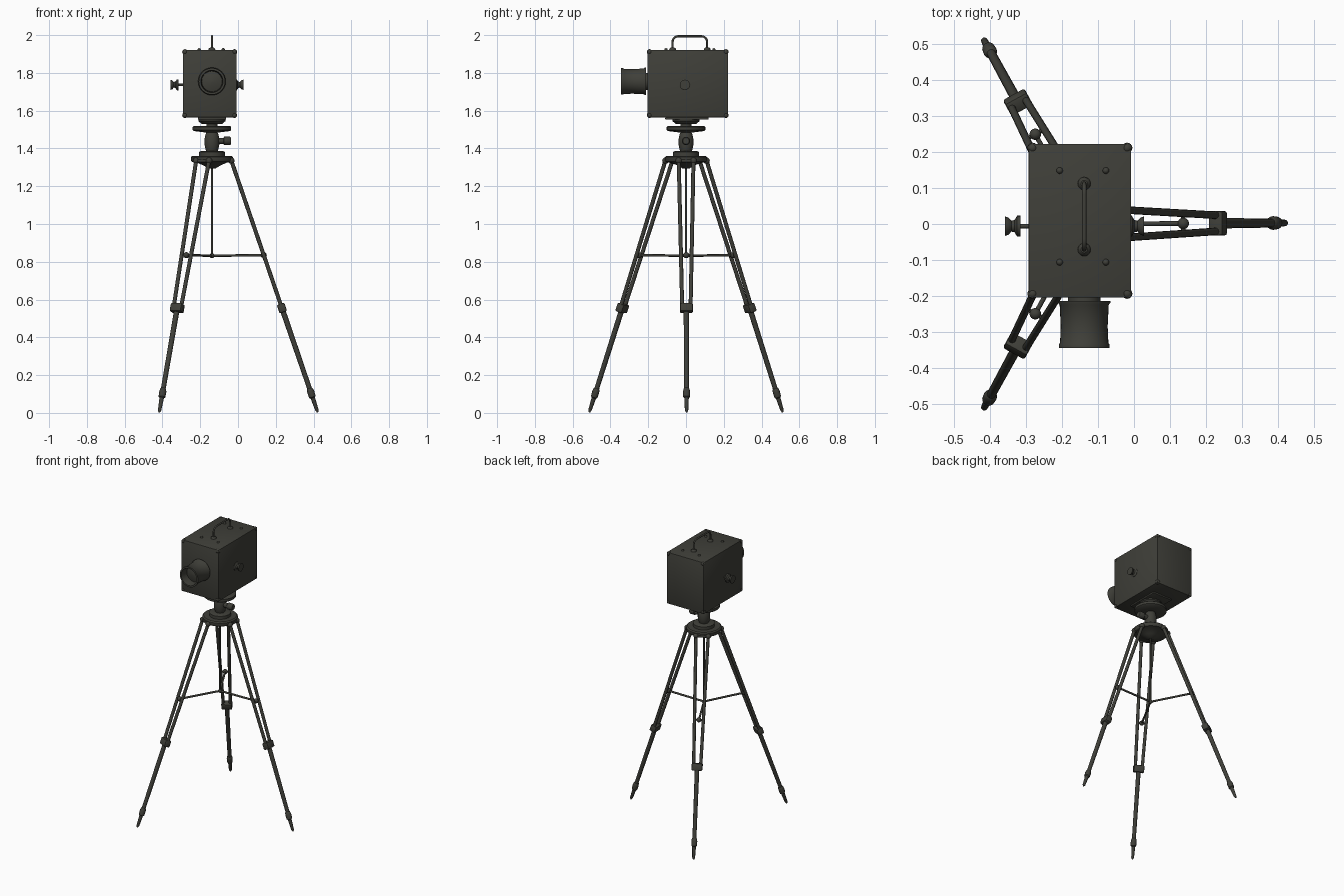
import bpy, bmesh, math
from mathutils import Vector, Matrix

if "Cube" in bpy.data.objects:
    bpy.data.objects.remove(bpy.data.objects["Cube"])

mat = bpy.data.materials.new("dark olive metal")
mat.diffuse_color = (0.050, 0.050, 0.041, 1)
mat.use_nodes = True
mat.node_tree.nodes["Principled BSDF"].inputs["Base Color"].default_value = mat.diffuse_color
CX = -0.138


def finish(name, bm, smooth=True):
    bmesh.ops.recalc_face_normals(bm, faces=bm.faces)
    me = bpy.data.meshes.new(name)
    bm.to_mesh(me)
    bm.free()
    me.materials.append(mat)
    ob = bpy.data.objects.new(name, me)
    bpy.context.collection.objects.link(ob)
    if smooth:
        bpy.ops.object.select_all(action='DESELECT')
        ob.select_set(True)
        bpy.context.view_layer.objects.active = ob
        bpy.ops.object.shade_smooth_by_angle(angle=math.radians(40))
    return ob


def lathe(name, prof, origin, axis=(0, 0, 1), n=32):
    """Revolve (radius, distance) points about an axis through origin."""
    m = Matrix.Translation(origin) @ Vector(axis).to_track_quat('Z', 'Y').to_matrix().to_4x4()
    bm = bmesh.new()
    rings = []
    for r, h in prof:
        rings.append([bm.verts.new(m @ Vector((r * math.cos(2 * math.pi * i / n),
                                               r * math.sin(2 * math.pi * i / n), h)))
                      for i in range(n)])
    for a, b in zip(rings, rings[1:]):
        for i in range(n):
            j = (i + 1) % n
            bm.faces.new((a[i], a[j], b[j], b[i]))
    bm.faces.new(rings[0])
    bm.faces.new(rings[-1])
    return finish(name, bm)


def rod(name, p, q, r1, r2=None, n=12):
    p, q = Vector(p), Vector(q)
    return lathe(name, [(r1, 0), (r2 or r1, (q - p).length)], p, q - p, n)


def ball(name, c, r, sx=1, sy=1, sz=1):
    bm = bmesh.new()
    bmesh.ops.create_uvsphere(bm, u_segments=16, v_segments=10, radius=r,
                              matrix=Matrix.Translation(c) @ Matrix.Diagonal((sx, sy, sz, 1)))
    return finish(name, bm)


def block(name, size, m, bevel=0.004):
    bm = bmesh.new()
    bmesh.ops.create_cube(bm, size=1, matrix=Matrix.Diagonal((*size, 1)))
    bmesh.ops.bevel(bm, geom=bm.edges[:], offset=bevel, segments=2, profile=0.5, affect='EDGES')
    bm.transform(m)
    return finish(name, bm)


# camera body with corner studs
X0, X1, Y0, Y1, Z0, Z1 = -0.292, -0.008, -0.204, 0.222, 1.565, 1.922
block("camera_body", (X1 - X0, Y1 - Y0, Z1 - Z0),
      Matrix.Translation(((X0 + X1) / 2, (Y0 + Y1) / 2, (Z0 + Z1) / 2)), 0.003)
for x in (X0 + 0.011, X1 - 0.011):
    for y in (Y0 + 0.011, Y1 - 0.011):
        for z in (Z0 + 0.011, Z1 - 0.011):
            ball("corner_stud", (x, y, z), 0.0145)

# lid screws
for x in (-0.206, -0.078):
    for y in (-0.106, 0.148):
        ball("lid_screw", (x, y, Z1), 0.009)

# carrying handle: rounded arch swept as a tube
cu = bpy.data.curves.new("handle_path", 'CURVE')
cu.dimensions = '3D'
cu.bevel_depth = 0.006
cu.bevel_resolution = 3
pts = [(-0.071, Z1 - 0.005)]
pts += [(-0.041 - 0.03 * math.cos(a), 1.964 + 0.03 * math.sin(a)) for a in
        [math.pi / 2 * i / 6 for i in range(7)]]
pts += [(0.041 - y, z) for y, z in reversed(pts)]
sp = cu.splines.new('POLY')
sp.points.add(len(pts) - 1)
for p, (y, z) in zip(sp.points, pts):
    p.co = (CX, y, z, 1)
cu.materials.append(mat)
ob = bpy.data.objects.new("carrying_handle", cu)
bpy.context.collection.objects.link(ob)
for y in (-0.071, 0.112):
    lathe("handle_foot", [(0.018, 0), (0.017, 0.006), (0.009, 0.013)], (CX, y, Z1), n=20)

# lens hood with recessed glass
lathe("lens_hood", [(0.045, -0.002), (0.045, 0.009), (0.073, 0.009), (0.073, 0.014), (0.068, 0.02),
                    (0.065, 0.08), (0.067, 0.125), (0.070, 0.130), (0.070, 0.139), (0.059, 0.139),
                    (0.056, 0.125), (0.054, 0.085), (0.03, 0.092), (0.002, 0.095)],
      (CX, Y0, 1.755), (0, -1, 0), 40)

# side winding knobs
spool = [(0.029, 0), (0.029, 0.010), (0.017, 0.017), (0.015, 0.026), (0.024, 0.034), (0.027, 0.044)]
lathe("left_knob", spool, (-0.314, -0.006, 1.737), (-1, 0, 0), 20)
rod("left_knob_shaft", (X0 + 0.01, -0.006, 1.737), (-0.32, -0.006, 1.737), 0.006)
lathe("right_knob", spool, (-0.016, -0.006, 1.737), (1, 0, 0), 20)

# mounting plates under the body
block("body_mount_plate", (0.15, 0.23, 0.012), Matrix.Translation((CX, 0.005, 1.559)))
lathe("quick_release", [(0.03, 1.515), (0.03, 1.530), (0.055, 1.530), (0.072, 1.545), (0.072, 1.555)],
      (CX, 0, 0))

# pan head: table, ball joint, locking knob
lathe("head_table", [(0.04, 1.485), (0.096, 1.492), (0.102, 1.497), (0.102, 1.514), (0.096, 1.519)],
      (CX, 0, 0), n=40)
lathe("ball_joint", [(0.026, 1.375), (0.034, 1.395), (0.039, 1.42), (0.039, 1.45), (0.034, 1.475),
                     (0.026, 1.492)], (CX, 0, 0))
lathe("locking_knob", [(0.016, 0), (0.016, 0.06), (0.022, 0.065), (0.022, 0.096), (0.017, 0.102)],
      (CX, 0, 1.44), (1, 0, 0), 20)

# tripod crown
lathe("tripod_crown", [(0.02, 1.295), (0.045, 1.31), (0.08, 1.325), (0.108, 1.33), (0.112, 1.338),
                       (0.112, 1.354), (0.104, 1.361), (0.068, 1.361), (0.068, 1.382), (0.06, 1.386)],
      (CX, 0, 0), n=40)

# centre post
rod("centre_post", (CX, 0, 1.31), (CX, 0, 0.825), 0.006)
ball("post_hub", (CX, 0, 0.832), 0.013)

# three legs with twin upper rods, collar, lower tube, boot, spike and brace
for foot in ((0.422, 0.003), (-0.417, 0.512), (-0.417, -0.512)):
    F = Vector((foot[0], foot[1], 0.003))
    out = Vector((foot[0] - CX, foot[1], 0)).normalized()
    tan = Vector((-out.y, out.x, 0))
    T = Vector((CX, 0, 1.335)) + out * 0.103

    def at(z):
        return T.lerp(F, (T.z - z) / (T.z - F.z))

    d = (T - F).normalized()
    for s in (-1, 1):
        rod("upper_leg_rod", T + tan * s * 0.039, at(0.55) + tan * s * 0.022, 0.0105)
        ball("leg_hinge", T + tan * s * 0.039, 0.017)
    rod("leg_hinge_pin", T - tan * 0.052, T + tan * 0.052, 0.010)
    R = Matrix((tan, d.cross(tan), d)).transposed().to_4x4()
    block("leg_collar", (0.068, 0.042, 0.046), Matrix.Translation(at(0.555)) @ R, 0.007)
    rod("lower_leg", at(0.57), at(0.09), 0.0145, 0.0125)
    L = (at(0.13) - F).length
    lathe("leg_boot", [(0.004, 0), (0.009, 0.012), (0.012, L * 0.6), (0.018, L * 0.64),
                       (0.019, L * 0.85), (0.016, L * 0.97), (0.012, L)], F, d, 16)
    B = at(0.835)
    rod("leg_brace", (CX, 0, 0.832), B, 0.0065)
    ball("brace_end", B, 0.016)
    rod("brace_cross_pin", B - tan * 0.033, B + tan * 0.033, 0.006)
